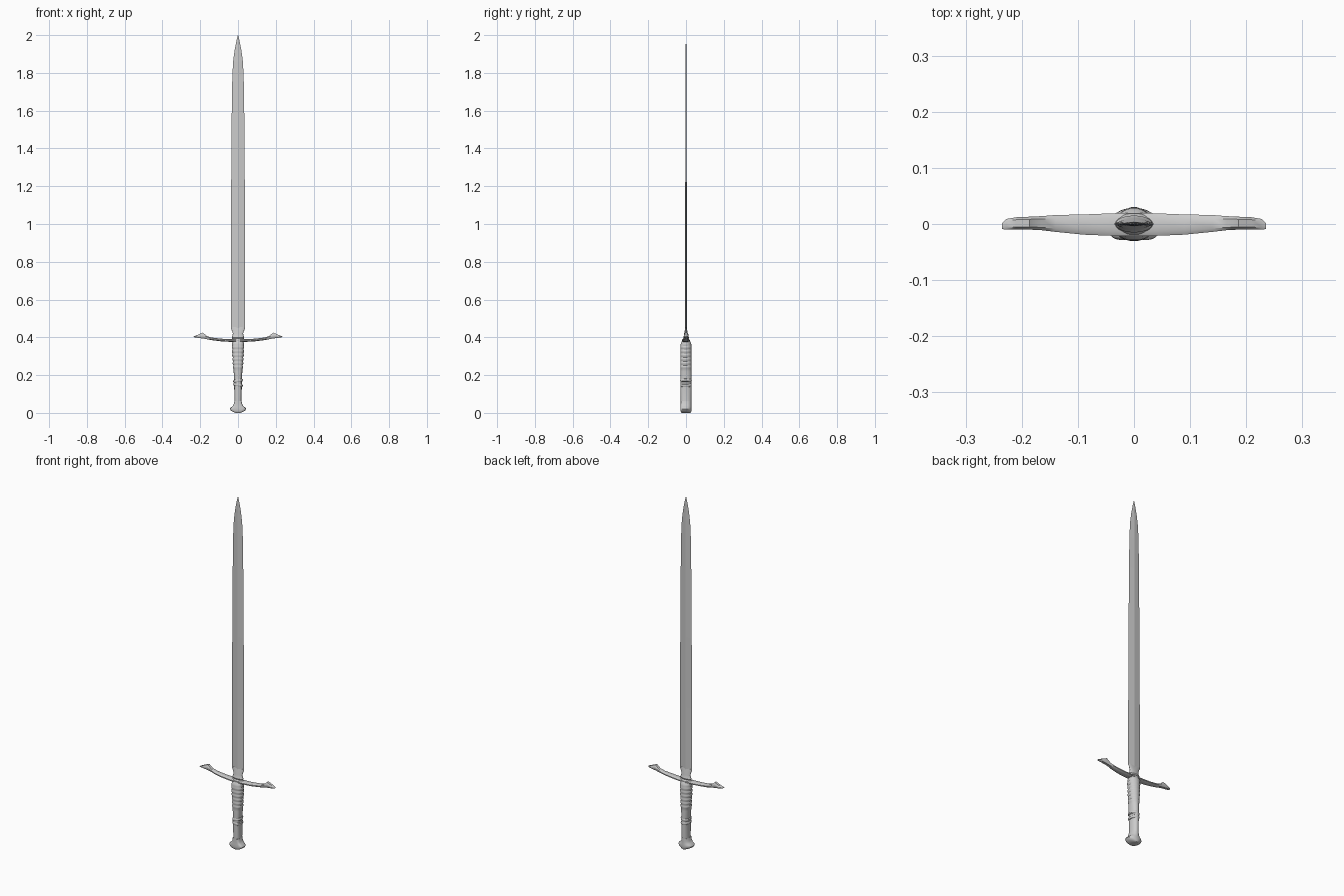
import bpy
import bmesh
from math import sin, cos, pi, copysign
from mathutils import Matrix


def loft(name, rings, smooth=40):
    """Skin a list of equal-length point rings and cap both ends."""
    bm = bmesh.new()
    rows = [[bm.verts.new(p) for p in ring] for ring in rings]
    n = len(rows[0])
    for a, b in zip(rows, rows[1:]):
        for i in range(n):
            j = (i + 1) % n
            bm.faces.new((a[i], a[j], b[j], b[i]))
    bm.faces.new(rows[0][::-1])
    bm.faces.new(rows[-1])
    bmesh.ops.remove_doubles(bm, verts=bm.verts, dist=1e-5)
    bmesh.ops.recalc_face_normals(bm, faces=bm.faces)
    mesh = bpy.data.meshes.new(name)
    bm.to_mesh(mesh)
    bm.free()
    ob = bpy.data.objects.new(name, mesh)
    bpy.context.collection.objects.link(ob)
    if smooth:
        bpy.ops.object.select_all(action='DESELECT')
        ob.select_set(True)
        bpy.context.view_layer.objects.active = ob
        bpy.ops.object.shade_smooth_by_angle(angle=smooth * pi / 180)
    return ob


def section(z, hx, hy, front=1.0, n=32):
    """Horizontal section: round back, front squared off when front < 1."""
    pts = []
    for i in range(n):
        c, s = cos(2 * pi * i / n), sin(2 * pi * i / n)
        e = front if s < -1e-6 else 1.0
        pts.append((hx * copysign(abs(c) ** e, c), hy * copysign(abs(s) ** e, s), z))
    return pts


# Blade: long flat diamond section
blade = [(0.43, 0.028, 0.005), (0.447, 0.038, 0.0045), (0.8, 0.038, 0.004),
         (1.2, 0.036, 0.004), (1.6, 0.033, 0.0035), (1.78, 0.030, 0.003),
         (1.86, 0.026, 0.003), (1.92, 0.018, 0.002), (1.97, 0.008, 0.001),
         (2.0, 0.0005, 0.0003)]
loft("blade", [[(x, 0, z), (0, y, z), (-x, 0, z), (0, -y, z)] for z, x, y in blade], 0)

# Collar between guard and blade
collar = [(0.375, 0.036, 0.020), (0.387, 0.036, 0.019), (0.394, 0.030, 0.013),
          (0.40, 0.033, 0.015), (0.407, 0.030, 0.012), (0.42, 0.027, 0.010),
          (0.44, 0.034, 0.006), (0.455, 0.036, 0.003)]
loft("blade_collar", [section(*r) for r in collar])

# Cross guard: curved bar with flared ends (x, z low, z high, y front, y back)
half = [(0, 0.375, 0.390, -0.021, 0.020), (0.04, 0.376, 0.390, -0.021, 0.019),
        (0.09, 0.379, 0.393, -0.019, 0.017), (0.14, 0.385, 0.399, -0.014, 0.016),
        (0.165, 0.390, 0.407, -0.011, 0.014), (0.186, 0.394, 0.425, -0.010, 0.013),
        (0.21, 0.397, 0.415, -0.010, 0.012), (0.228, 0.400, 0.407, -0.010, 0.009),
        (0.235, 0.402, 0.405, -0.009, 0.002)]
guard = [(-r[0], *r[1:]) for r in half[:0:-1]] + half
rings = []
for x, z0, z1, y0, y1 in guard:
    a, b = (z1 - z0) * 0.3, (y1 - y0) * 0.2
    rings.append([(x, y0, z0 + a), (x, y0 + b, z0), (x, y1 - b, z0), (x, y1, z0 + a),
                  (x, y1, z1 - a), (x, y1 - b, z1), (x, y0 + b, z1), (x, y0, z1 - a)])
loft("cross_guard", rings, 35)

# Grip: tapering handle, upper half ribbed
grip = [(0.03, 0.022, 0.027), (0.06, 0.018, 0.028), (0.13, 0.020, 0.029),
        (0.19, 0.021, 0.029), (0.22, 0.023, 0.029)]
for k in range(6):
    z, w = 0.235 + k * 0.021, 0.0245 + k * 0.0012
    grip += [(z, w, 0.0285), (z + 0.004, w + 0.0025, 0.0298),
             (z + 0.011, w + 0.0025, 0.0298), (z + 0.015, w, 0.0285)]
grip += [(0.362, 0.032, 0.0285), (0.372, 0.031, 0.026), (0.382, 0.026, 0.019)]
loft("grip", [section(z, x, y, 0.75) for z, x, y in grip])

# Two crossing bands around the grip
for name, z, tilt in (("lower_band", 0.148, 0.18), ("upper_band", 0.17, -0.18)):
    prof = [(-0.009, 0.019, 0.027), (-0.006, 0.024, 0.0297), (0, 0.026, 0.0305),
            (0.006, 0.024, 0.0297), (0.009, 0.019, 0.027)]
    ob = loft(name, [section(zz, x, y, 0.75) for zz, x, y in prof])
    ob.data.transform(Matrix.Translation((0, 0, z)) @ Matrix.Rotation(tilt, 4, 'Y'))

# Pommel: fishtail flare with a shallow domed end
pommel = [(0.0, 0.012, 0.024), (0.004, 0.024, 0.027), (0.012, 0.038, 0.029),
          (0.020, 0.043, 0.029), (0.027, 0.040, 0.029), (0.034, 0.030, 0.0285),
          (0.045, 0.023, 0.028), (0.062, 0.019, 0.028)]
loft("pommel", [section(z, x, y, 0.45) for z, x, y in pommel])
